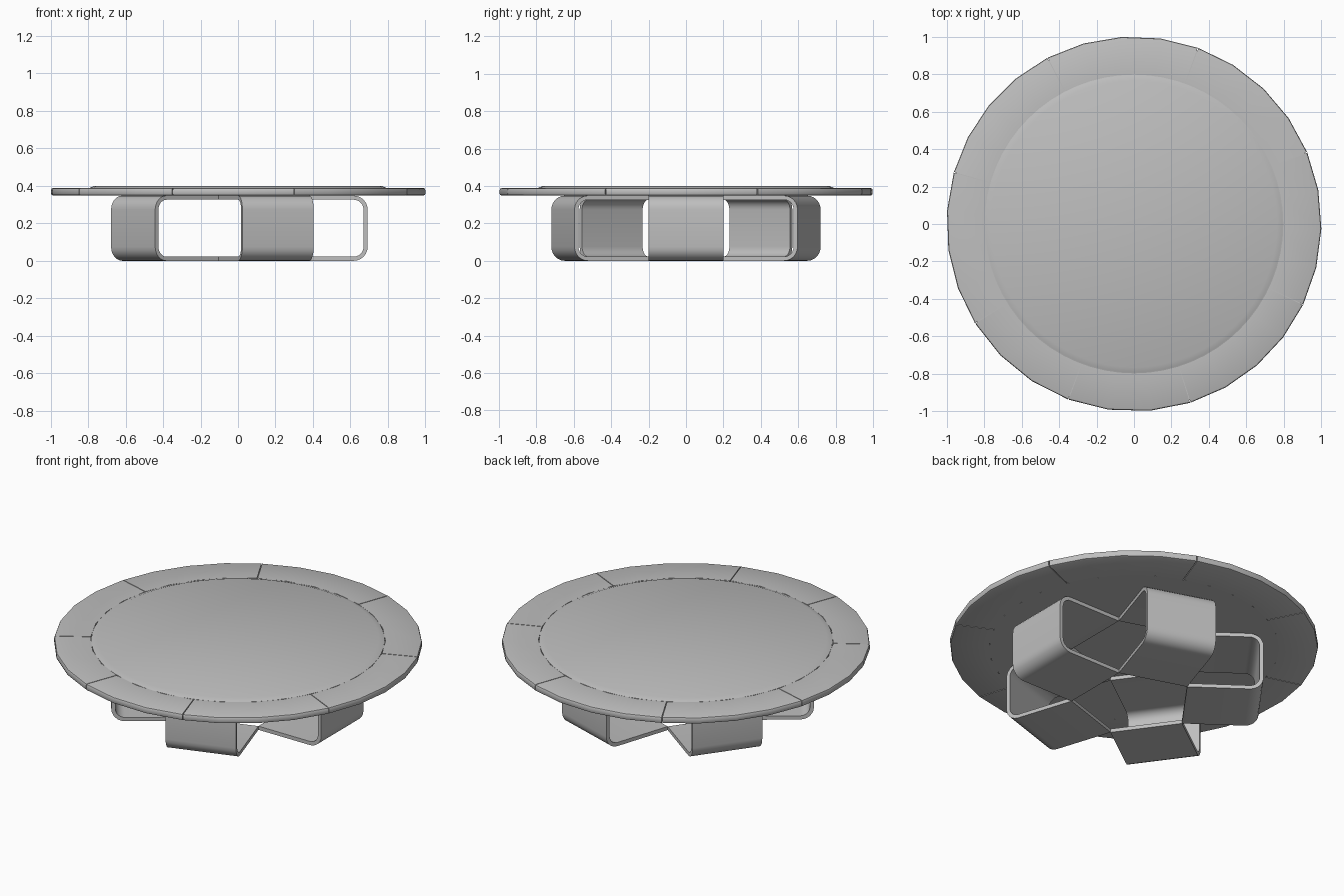
import bpy, bmesh
from math import sin, cos, pi, radians

cube = bpy.data.objects.get("Cube")
if cube:
    bpy.data.objects.remove(cube, do_unlink=True)

# Single matte grey for the whole table
grey = bpy.data.materials.new("matte_grey")
grey.use_nodes = True
colour = (0.52, 0.52, 0.52, 1)
grey.diffuse_color = colour
grey.node_tree.nodes["Principled BSDF"].inputs["Base Color"].default_value = colour


def finish(name, bm):
    """Turn a bmesh into a named, smooth-shaded grey object."""
    bmesh.ops.remove_doubles(bm, verts=bm.verts, dist=1e-5)
    bmesh.ops.recalc_face_normals(bm, faces=bm.faces)
    mesh = bpy.data.meshes.new(name)
    bm.to_mesh(mesh)
    bm.free()
    mesh.materials.append(grey)
    ob = bpy.data.objects.new(name, mesh)
    bpy.context.collection.objects.link(ob)
    bpy.ops.object.select_all(action='DESELECT')
    ob.select_set(True)
    bpy.context.view_layer.objects.active = ob
    bpy.ops.object.shade_smooth_by_angle(angle=radians(30))
    return ob


def bridge(bm, a, b, closed):
    """Join two matching rows of vertices with quads."""
    n = len(a)
    for i in range(n if closed else n - 1):
        j = (i + 1) % n
        bm.faces.new((a[i], a[j], b[j], b[i]))


def sweep(bm, profile, angles, gap=0.0):
    """Sweep an (r, z) profile through angles; gap trims both ends."""
    rows = []
    for k, t in enumerate(angles):
        side = gap if k == 0 else -gap if k == len(angles) - 1 else 0
        rows.append([bm.verts.new((r * cos(t + side / r), r * sin(t + side / r), z))
                     for r, z in profile])
    for a, b in zip(rows, rows[1:]):
        bridge(bm, a, b, True)
    return rows


# Central top: raised bevelled plateau with a ledge that carries the rim
SEGMENTS = 64
core = [(0.785, 0.349), (0.785, 0.355), (0.985, 0.355), (0.985, 0.38),
        (0.797, 0.38), (0.797, 0.388), (0.79, 0.39), (0.765, 0.4)]
bm = bmesh.new()
rings = [[bm.verts.new((r * cos(2 * pi * k / SEGMENTS), r * sin(2 * pi * k / SEGMENTS), z))
          for k in range(SEGMENTS)] for r, z in core]
for lower, upper in zip(rings, rings[1:]):
    bridge(bm, lower, upper, True)
bm.faces.new(rings[0])
bm.faces.new(rings[-1])
finish("table_top", bm)

# Rim: eight wedges with fine seams between them
rim = [(0.786, 0.349), (0.99, 0.349), (0.997, 0.352), (1.0, 0.359),
       (1.0, 0.378), (0.997, 0.385), (0.99, 0.388), (0.801, 0.388), (0.801, 0.37)]
seams = [22.5, 70, 117.5, 164, 212, 249.5, 287.5, 334.5]
for i, start in enumerate(seams):
    end = seams[(i + 1) % len(seams)] + (360 if i == len(seams) - 1 else 0)
    steps = round((end - start) / 11.25)
    bm = bmesh.new()
    rows = sweep(bm, rim, [radians(start + (end - start) * k / steps)
                           for k in range(steps + 1)], gap=0.002)
    bm.faces.new(rows[0])
    bm.faces.new(rows[-1])
    finish(f"rim_segment_{i + 1}", bm)

# Legs: five bent C-shaped bands, open towards the middle
REACH, HEIGHT, HALF, THICK, BEND = 0.692, 0.348, 0.2, 0.022, 0.075
INNER = HALF / sin(pi / 5) * cos(pi / 5)


def band_line(inset):
    """C-shaped line in the leg's side plane, inset from the outside."""
    radius = BEND - inset
    line = [(INNER, inset)]
    for cz, first in ((BEND, -pi / 2), (HEIGHT - BEND, 0)):
        for k in range(7):
            t = first + pi / 2 * k / 6
            line.append((REACH - BEND + radius * cos(t), cz + radius * sin(t)))
    return line + [(INNER, HEIGHT - inset)]


for n in range(5):
    bm = bmesh.new()
    c, s = cos(2 * pi * n / 5), sin(2 * pi * n / 5)
    outer_a, outer_b, inner_a, inner_b = [
        [bm.verts.new((x * c - y * s, x * s + y * c, z)) for x, z in band_line(inset)]
        for inset in (0, THICK) for y in (-HALF, HALF)]
    for a, b in ((outer_a, outer_b), (outer_b, inner_b),
                 (inner_b, inner_a), (inner_a, outer_a)):
        bridge(bm, a, b, False)
    for e in (0, -1):
        bm.faces.new((outer_a[e], outer_b[e], inner_b[e], inner_a[e]))
    finish(f"leg_band_{n + 1}", bm)
